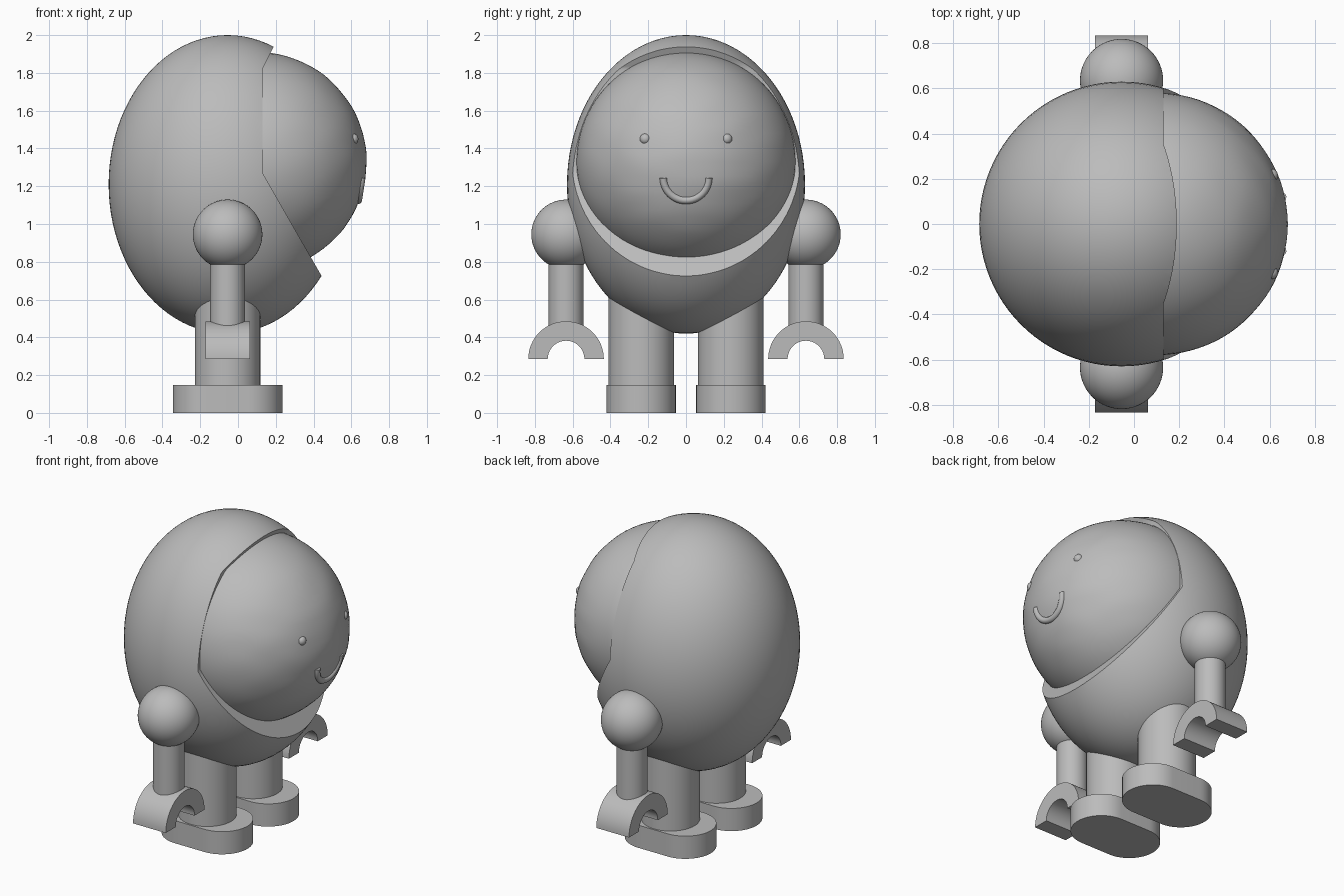
import bpy
import bmesh
from math import cos, sin, pi, radians, sqrt
from mathutils import Vector, Matrix, noise

cube = bpy.data.objects.get("Cube")
if cube:
    bpy.data.objects.remove(cube, do_unlink=True)

CX = -0.055          # shared centre line of body, arms and legs
HEAD = Vector((0.1, 0, 1.33))
HEAD_R = 0.58

grey = bpy.data.materials.new("plain grey")
grey.use_nodes = True
COLOUR = (0.5, 0.5, 0.5, 1)
grey.diffuse_color = COLOUR
grey.node_tree.nodes["Principled BSDF"].inputs["Base Color"].default_value = COLOUR


def finish(name, bm):
    """Turn a bmesh into a named object."""
    bmesh.ops.recalc_face_normals(bm, faces=bm.faces)
    mesh = bpy.data.meshes.new(name)
    bm.to_mesh(mesh)
    bm.free()
    mesh.materials.append(grey)
    obj = bpy.data.objects.new(name, mesh)
    bpy.context.collection.objects.link(obj)
    return obj


def smooth(obj):
    bpy.ops.object.select_all(action='DESELECT')
    obj.select_set(True)
    bpy.context.view_layer.objects.active = obj
    bpy.ops.object.shade_smooth_by_angle(angle=radians(30))


def ball(name, centre, scale, segments=64):
    bm = bmesh.new()
    bmesh.ops.create_uvsphere(bm, u_segments=segments, v_segments=segments // 2, radius=1,
                              matrix=Matrix.Translation(centre) @ Matrix.Diagonal((*scale, 1)))
    return finish(name, bm)


def cylinder(name, centre, radius, bottom, top):
    bm = bmesh.new()
    middle = (centre[0], centre[1], (bottom + top) / 2)
    bmesh.ops.create_cone(bm, cap_ends=True, segments=48, radius1=radius, radius2=radius,
                          depth=top - bottom, matrix=Matrix.Translation(middle))
    return finish(name, bm)


def prism(name, outline, offset):
    """Extrude a closed 3D outline along an offset."""
    bm = bmesh.new()
    face = bm.faces.new([bm.verts.new(p) for p in outline])
    grown = bmesh.ops.extrude_face_region(bm, geom=[face], use_keep_orig=True)
    moved = [g for g in grown["geom"] if isinstance(g, bmesh.types.BMVert)]
    bmesh.ops.translate(bm, verts=moved, vec=offset)
    return finish(name, bm)


def arc(radius, start, end, steps=32):
    return [(radius * cos(start + (end - start) * i / steps),
             radius * sin(start + (end - start) * i / steps)) for i in range(steps + 1)]


def face_x(y, z):
    """Front surface of the head at a given y and z."""
    return HEAD.x + sqrt(HEAD_R ** 2 - y ** 2 - (z - HEAD.z) ** 2)


# Egg-shaped body with the face opening cut away
body = ball("body", (CX, 0, 1.21), (0.63, 0.63, 0.79), 96)
opening = [(0.13, 1.27), (0.13, 1.82), (0.33, 2.22), (1, 2.22), (1, 0.45), (0.6, 0.45)]
cutter = prism("opening_cutter", [(x, -1, z) for x, z in opening], (0, 2, 0))
cutter.hide_render = True
cut = body.modifiers.new("opening", 'BOOLEAN')
cut.operation = 'DIFFERENCE'
cut.solver = 'EXACT'
cut.object = cutter
bpy.context.view_layer.objects.active = body
bpy.ops.object.modifier_apply(modifier=cut.name)
bpy.data.objects.remove(cutter, do_unlink=True)
smooth(body)

# Slightly uneven head
head = ball("head", HEAD, (HEAD_R,) * 3, 96)
for v in head.data.vertices:
    out = (v.co - HEAD).normalized()
    stretched = Vector((v.co.x * 5, v.co.y * 5, v.co.z * 11))
    v.co += out * 0.004 * noise.noise(stretched) * max(out.x, 0)
smooth(head)

# Smile: a raised tube following the head
curve = bpy.data.curves.new("smile", 'CURVE')
curve.dimensions = '3D'
curve.bevel_depth = 0.02
curve.bevel_resolution = 3
curve.use_fill_caps = True
line = curve.splines.new('POLY')
points = arc(0.12, pi, 2 * pi, 24)
line.points.add(len(points) - 1)
for point, (y, z) in zip(line.points, points):
    point.co = (face_x(y, z + 1.245) - 0.006, y, z + 1.245, 1)
curve.materials.append(grey)
smile = bpy.data.objects.new("smile", curve)
bpy.context.collection.objects.link(smile)

for side, label in ((1, "left"), (-1, "right")):
    # Eye bump
    y = 0.215 * side
    smooth(ball(label + "_eye", (face_x(y, 1.45) - 0.018, y, 1.45), (0.03,) * 3, 24))

    # Shoulder, arm and clamp hand
    y = 0.635 * side
    smooth(ball(label + "_shoulder", (CX, y, 0.945), (0.184,) * 3))
    smooth(cylinder(label + "_arm", (CX, y), 0.092, 0.42, 0.85))
    ring = arc(0.2, 0, pi) + arc(0.097, pi, 0)
    smooth(prism(label + "_hand", [(CX - 0.118, y + a, 0.285 + b) for a, b in ring],
                 (0.236, 0, 0)))

    # Leg and round-ended foot
    y = 0.237 * side
    smooth(cylinder(label + "_leg", (CX, y), 0.173, 0.14, 0.75))
    rim = [(a + 0.107, b) for a, b in arc(0.183, -pi / 2, pi / 2)]
    rim += [(a - 0.107, b) for a, b in arc(0.183, pi / 2, 3 * pi / 2)]
    smooth(prism(label + "_foot", [(CX + a, y + b, 0) for a, b in rim], (0, 0, 0.148)))
